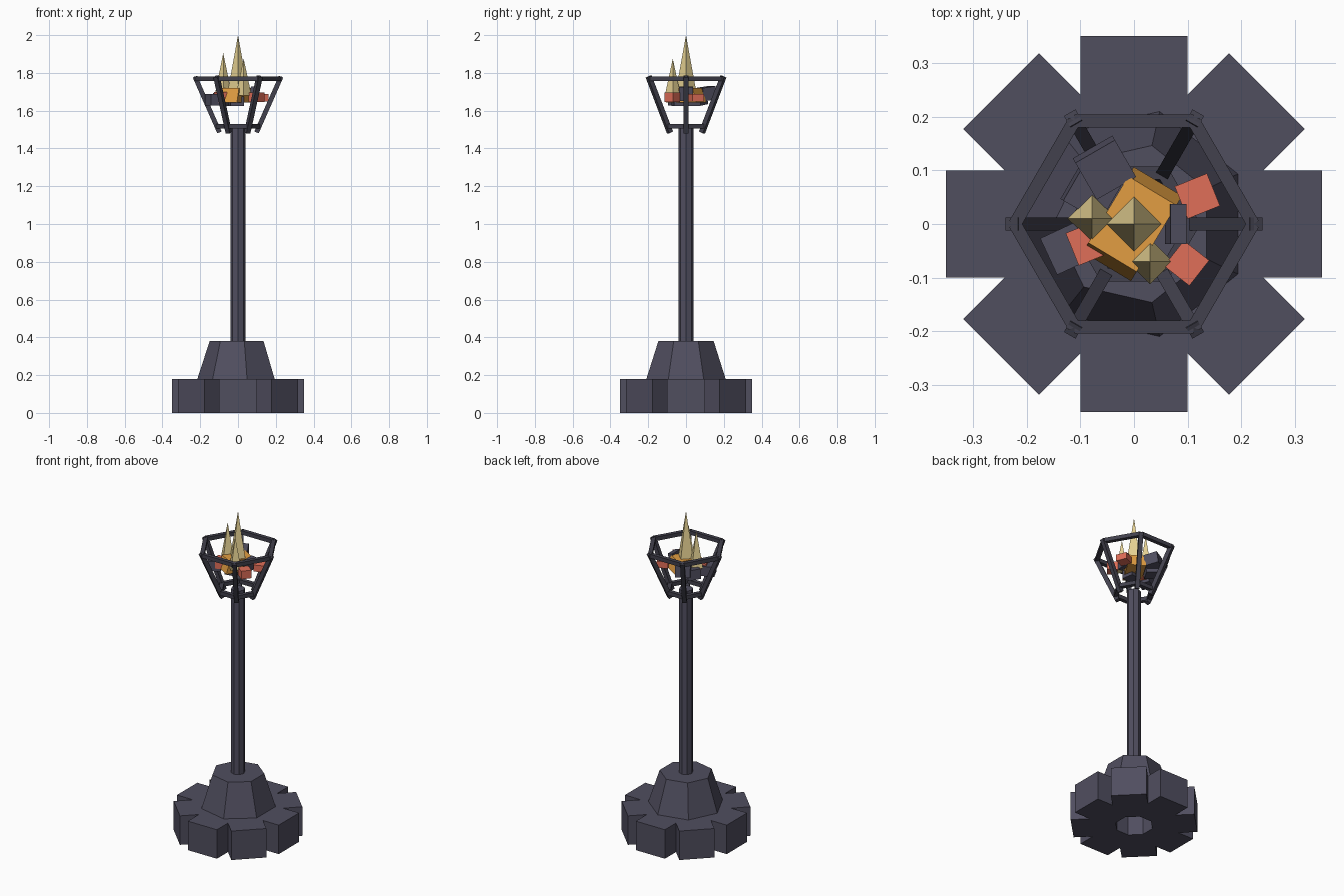
import bpy, bmesh, math
from mathutils import Vector, Matrix, Euler

if "Cube" in bpy.data.objects:
    bpy.data.objects.remove(bpy.data.objects["Cube"])


def material(name, rgb):
    m = bpy.data.materials.new(name)
    lin = [((c / 255 + 0.055) / 1.055) ** 2.4 for c in rgb]
    m.diffuse_color = (*lin, 1)
    m.use_nodes = True
    m.node_tree.nodes["Principled BSDF"].inputs["Base Color"].default_value = m.diffuse_color
    return m


STONE = material("dark_stone", (80, 78, 95))
IRON = material("dark_iron", (66, 65, 77))
EMBER = material("red_ember", (224, 110, 88))
GLOW = material("orange_glow", (226, 158, 66))
FLAME = material("pale_flame", (228, 208, 146))


def finish(name, bm, mat):
    me = bpy.data.meshes.new(name)
    bmesh.ops.recalc_face_normals(bm, faces=bm.faces)
    bm.to_mesh(me)
    bm.free()
    me.materials.append(mat)
    ob = bpy.data.objects.new(name, me)
    bpy.context.collection.objects.link(ob)
    return ob


def box(bm, loc, size, rot=(0, 0, 0)):
    r = Euler([math.radians(a) for a in rot]).to_matrix().to_4x4()
    m = Matrix.Translation(loc) @ r @ Matrix.Diagonal((*size, 1))
    return bmesh.ops.create_cube(bm, size=1, matrix=m)["verts"]


def cone(name, sides, r1, r2, z1, z2, mat, x=0, y=0):
    # first corner points to +y
    bm = bmesh.new()
    m = Matrix.Translation((x, y, (z1 + z2) / 2)) @ Matrix.Rotation(math.pi / 2, 4, 'Z')
    bmesh.ops.create_cone(bm, cap_ends=True, segments=sides, radius1=r1,
                          radius2=r2, depth=z2 - z1, matrix=m)
    return finish(name, bm, mat)


def beam(bm, a, b, t):
    a, b = Vector(a), Vector(b)
    d = b - a
    m = Matrix.Translation((a + b) / 2) @ d.to_track_quat('Z', 'Y').to_matrix().to_4x4()
    bmesh.ops.create_cube(bm, size=1, matrix=m @ Matrix.Diagonal((t, t, d.length, 1)))


def hexpoint(i, r, z):
    a = math.radians(60 * i)
    return (r * math.cos(a), r * math.sin(a), z)


# ring of eight foot stones
bm = bmesh.new()
for i in range(8):
    a = math.radians(45 * i)
    box(bm, (0.225 * math.cos(a), 0.225 * math.sin(a), 0.09),
        (0.25, 0.2, 0.18), (0, 0, 45 * i))
finish("foot_stones", bm, STONE)

# tapered plinth and pole
cone("plinth", 7, 0.215, 0.15, 0.18, 0.38, STONE)
cone("pole", 8, 0.04, 0.04, 0.37, 1.52, STONE)

# basket: slanted bars with two hexagonal rings
bm = bmesh.new()
for i in range(6):
    beam(bm, hexpoint(i, 0.098, 1.485), hexpoint(i, 0.228, 1.78), 0.025)
finish("basket_bars", bm, IRON)
for name, r, z in (("basket_top_ring", 0.222, 1.77), ("basket_lower_ring", 0.11, 1.517)):
    bm = bmesh.new()
    for i in range(6):
        beam(bm, hexpoint(i, r, z), hexpoint(i + 1, r, z), 0.024)
    finish(name, bm, IRON)

# dark coals
bm = bmesh.new()
for loc, size, rot in (
        ((-0.055, 0.105, 1.69), (0.085, 0.08, 0.07), (8, 0, 30)),
        ((-0.08, 0.06, 1.66), (0.08, 0.08, 0.06), (0, 6, -30)),
        ((-0.125, -0.045, 1.657), (0.075, 0.075, 0.06), (0, 0, 25)),
        ((0.078, 0.0, 1.69), (0.03, 0.075, 0.075), (0, 8, 0)),
        ((-0.01, -0.035, 1.65), (0.07, 0.07, 0.05), (0, 0, 10))):
    box(bm, loc, size, rot)
finish("dark_coals", bm, STONE)

# red embers
bm = bmesh.new()
for loc, size, rot in (
        ((0.118, 0.052, 1.668), (0.065, 0.065, 0.04), (0, 0, 22)),
        ((0.098, -0.073, 1.672), (0.06, 0.06, 0.05), (0, 0, -38)),
        ((-0.085, -0.035, 1.672), (0.065, 0.065, 0.055), (0, 0, 22))):
    box(bm, loc, size, rot)
finish("red_embers", bm, EMBER)

# glowing core: slab with sloped ends
bm = bmesh.new()
core = box(bm, (0, 0, 0), (0.185, 0.105, 0.075))
for v in core:
    if v.co.z > 0:
        v.co.x *= 0.78
ob = finish("glowing_core", bm, GLOW)
ob.location = (-0.003, 0.0, 1.682)
ob.rotation_euler.z = math.radians(59)

# flames
for name, x, y, r, z1, z2 in (("main_flame", 0, 0, 0.058, 1.68, 2.0),
                              ("left_flame", -0.078, 0.01, 0.046, 1.68, 1.905),
                              ("front_flame", 0.03, -0.07, 0.042, 1.68, 1.875)):
    cone(name, 4, r, 0, z1, z2, FLAME, x, y)
